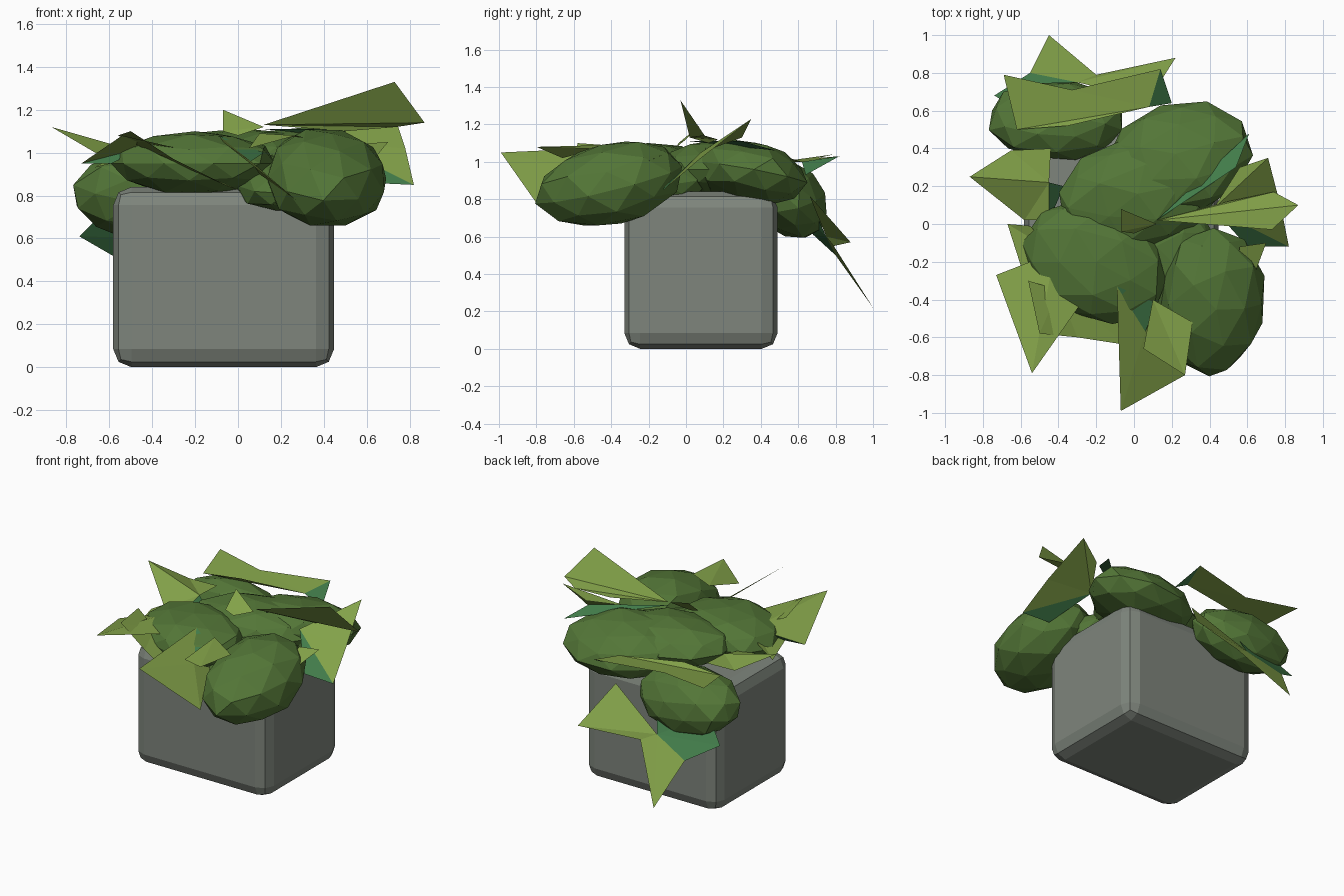
import bpy, bmesh, random
from mathutils import Vector, Euler, Matrix

random.seed(4)


def mat(name, r, g, b):
    m = bpy.data.materials.new(name)
    lin = [((c / 255 + 0.055) / 1.055) ** 2.4 for c in (r, g, b)]
    m.diffuse_color = (*lin, 1)
    return m


STONE = mat("grey stone", 126, 133, 124)
BUSH = mat("dark green", 83, 118, 55)
LIME = mat("lime green", 131, 162, 73)
TEAL = mat("teal green", 66, 124, 74)


def finish(name, bm, *mats):
    me = bpy.data.meshes.new(name)
    bm.to_mesh(me)
    bm.free()
    for m in mats:
        me.materials.append(m)
    ob = bpy.data.objects.new(name, me)
    bpy.context.collection.objects.link(ob)
    return ob


# Stone block with rounded edges
bm = bmesh.new()
bmesh.ops.create_cube(bm, size=1, matrix=Matrix.Translation((-0.067, 0.08, 0.42))
                      @ Matrix.Diagonal((1.03, 0.82, 0.84, 1)))
bmesh.ops.bevel(bm, geom=bm.edges[:], offset=0.085, segments=2, profile=0.5, affect='EDGES')
finish("stone_block", bm, STONE)


# Leafy clumps: slightly rough flattened low-poly balls
def clump(name, loc, size, rot):
    bm = bmesh.new()
    bmesh.ops.create_icosphere(bm, subdivisions=2, radius=1)
    m = Matrix.LocRotScale(Vector(loc), Euler(rot), Vector(size))
    for v in bm.verts:
        v.co = m @ (v.co * random.uniform(0.97, 1.06))
    finish(name, bm, BUSH)


clump("clump_front_right", (0.41, -0.40, 0.88), (0.28, 0.40, 0.22), (0.25, 0.12, 0))
clump("clump_front_left", (-0.20, -0.20, 0.95), (0.40, 0.31, 0.15), (0, 0, -0.5))
clump("clump_front_middle", (0.22, -0.20, 0.86), (0.24, 0.33, 0.13), (0.15, 0, 0))
clump("clump_middle", (0.02, 0.16, 0.96), (0.42, 0.29, 0.15), (0, 0, 0.2))
clump("clump_back_right", (0.23, 0.34, 0.94), (0.39, 0.30, 0.17), (-0.2, 0, 0.3))
clump("clump_back_left", (-0.41, 0.55, 0.80), (0.37, 0.23, 0.18), (-0.75, 0, 0))


# Leaves: a fan of flat faces from the base through the outline points;
# faces listed in teal take the second green
def leaf(name, base, outline, teal=()):
    bm = bmesh.new()
    b = bm.verts.new(base)
    vs = [bm.verts.new(p) for p in outline]
    for i in range(len(vs) - 1):
        f = bm.faces.new((b, vs[i], vs[i + 1]))
        f.material_index = 1 if i in teal else 0
    # top sides face upward and outward
    for f in bm.faces:
        f.normal_update()
        if f.normal.dot(f.calc_center_median() - Vector((0, 0, 0.3))) < 0:
            f.normal_flip()
    finish(name, bm, LIME, TEAL)


leaf("leaf_hanging_back", (-0.30, 0.75, 0.60),
     [(0.08, 0.66, 0.82), (0.22, 0.88, 0.57), (-0.20, 0.79, 0.55), (-0.45, 1.0, 0.22),
      (-0.55, 0.80, 0.50), (-0.74, 0.68, 0.61), (-0.60, 0.60, 0.75), (-0.25, 0.68, 0.75)],
     (4, 5, 6))
leaf("leaf_back", (0.08, 0.62, 1.0),
     [(-0.35, 0.52, 1.03), (-0.62, 0.50, 1.0), (-0.69, 0.79, 1.04), (-0.37, 0.70, 1.02),
      (0.14, 0.82, 1.03), (0.20, 0.64, 0.93)], (4,))
leaf("leaf_left", (-0.45, 0.22, 1.0),
     [(-0.44, 0.40, 1.0), (-0.65, 0.39, 1.0), (-0.87, 0.25, 1.12), (-0.58, 0.02, 0.95),
      (-0.45, 0.02, 0.95), (-0.37, 0.20, 0.9)], (4,))
leaf("leaf_front_left", (-0.42, -0.15, 1.03),
     [(-0.55, -0.01, 1.0), (-0.67, 0.0, 0.93), (-0.59, -0.25, 0.95), (-0.73, -0.27, 0.95),
      (-0.54, -0.79, 1.08), (-0.28, -0.42, 1.02)], (2,))
leaf("leaf_front_left_low", (-0.40, -0.35, 1.0),
     [(-0.56, -0.30, 1.08), (-0.50, -0.58, 1.10), (-0.30, -0.60, 0.97), (-0.04, -0.64, 0.84),
      (0.02, -0.45, 0.82)])
leaf("leaf_front", (0.06, -0.57, 0.96),
     [(0.12, -0.42, 1.0), (-0.09, -0.33, 1.08), (-0.07, -0.99, 1.05), (0.27, -0.80, 0.78),
      (0.10, -0.45, 0.90)], (0,))
leaf("leaf_front_top", (0.10, -0.40, 1.09),
     [(0.05, -0.66, 1.02), (0.27, -0.80, 1.08), (0.31, -0.52, 1.07), (0.14, -0.46, 1.08)])
# Right-hand leaves: one rising toward the front, one dropping toward the front
leaf("leaf_right_high", (0.12, 0.02, 1.13),
     [(0.73, -0.03, 1.33), (0.87, 0.10, 1.14), (0.74, 0.17, 1.12), (0.50, 0.12, 1.10)])
leaf("leaf_right", (0.42, 0.08, 1.05),
     [(0.56, 0.30, 1.13), (0.71, 0.35, 1.23), (0.78, 0.08, 1.02), (0.82, -0.12, 0.85),
      (0.60, -0.12, 0.86)], (3,))
leaf("leaf_right_strip", (0.12, 0.02, 1.11), [(0.61, 0.48, 1.06), (0.54, 0.30, 1.11)], (0,))
leaf("leaf_right_low", (0.56, -0.12, 1.04),
     [(0.70, -0.10, 1.05), (0.61, -0.34, 0.94), (0.54, -0.24, 1.0)])
leaf("leaf_top", (0.12, 0.0, 1.12), [(-0.07, 0.08, 1.20), (-0.07, -0.04, 1.10), (0.0, -0.05, 1.08)])
